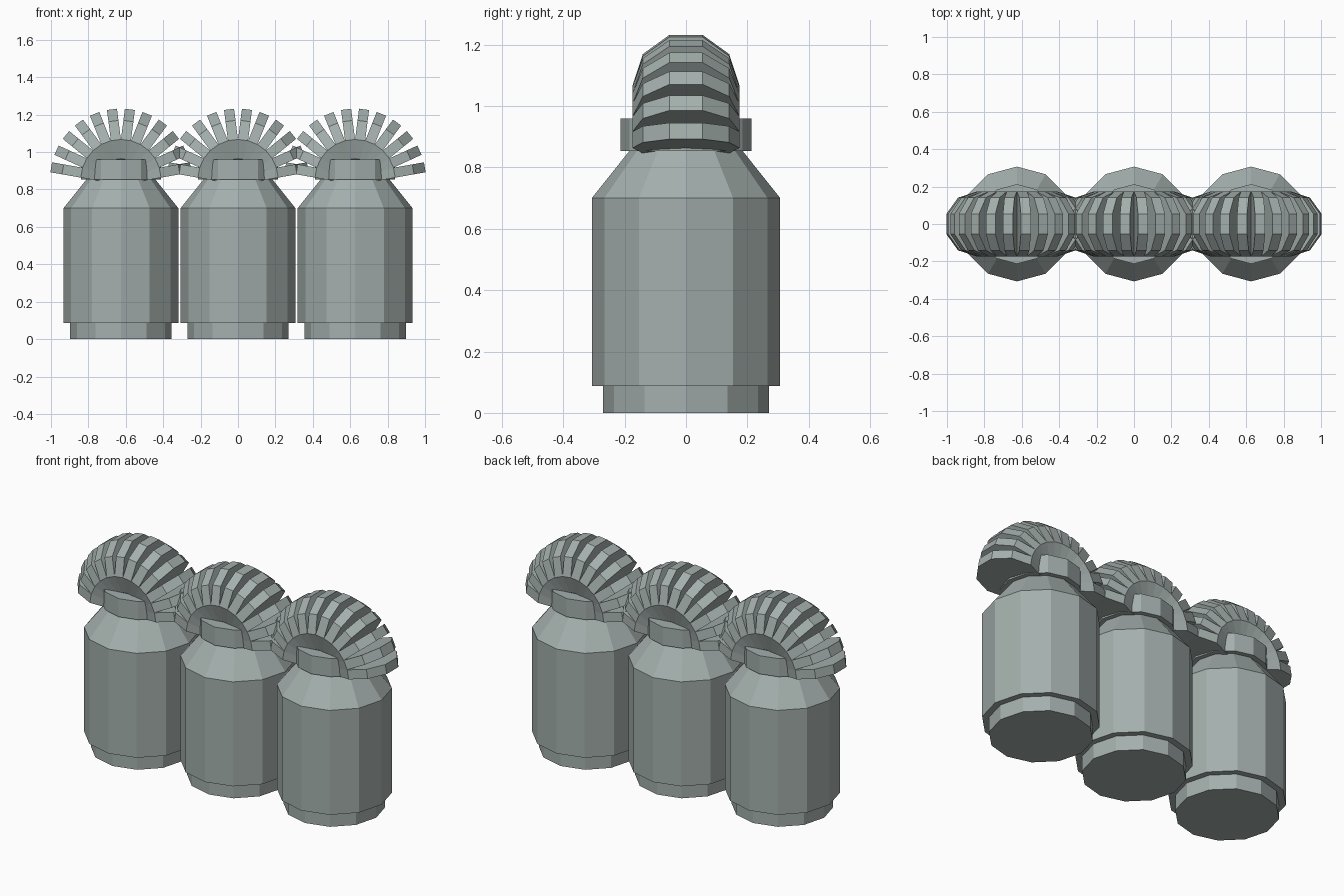
import bpy
import bmesh
from math import sin, cos, tau, radians

cube = bpy.data.objects.get("Cube")
if cube:
    bpy.data.objects.remove(cube)

grey = bpy.data.materials.new("grey_green")
grey.use_nodes = True
colour = (0.37, 0.43, 0.415, 1)
grey.diffuse_color = colour
grey.node_tree.nodes["Principled BSDF"].inputs["Base Color"].default_value = colour

SPACING = 0.626
SIDES = 12
RIM_Z = 0.853


def finish(bm, name, x):
    bmesh.ops.recalc_face_normals(bm, faces=bm.faces)
    mesh = bpy.data.meshes.new(name)
    bm.to_mesh(mesh)
    bm.free()
    mesh.materials.append(grey)
    obj = bpy.data.objects.new(name, mesh)
    obj.location.x = x
    bpy.context.collection.objects.link(obj)


def loft(bm, rings):
    """Skin a list of point rings and cap both ends."""
    loops = [[bm.verts.new(p) for p in ring] for ring in rings]
    count = len(loops[0])
    for a, b in zip(loops, loops[1:]):
        for i in range(count):
            j = (i + 1) % count
            bm.faces.new((a[i], a[j], b[j], b[i]))
    bm.faces.new(loops[0])
    bm.faces.new(loops[-1])


def turned(name, profile, x):
    """Twelve-sided solid from (radius, height) pairs."""
    bm = bmesh.new()
    loft(bm, [[(r * cos(tau * i / SIDES), r * sin(tau * i / SIDES), z)
               for i in range(SIDES)] for r, z in profile])
    finish(bm, name, x)


def fan(name, x, blades=12, spread=80, centre=0.213, radius=0.174, half=0.027):
    """Half ring of ten-sided discs standing over the neck."""
    bm = bmesh.new()
    for k in range(blades):
        a = radians(-spread + 2 * spread * k / (blades - 1))
        rings = []
        for t in (-half, half):
            ring = []
            for i in range(10):
                b = tau * (i + 0.5) / 10
                r = centre + radius * cos(b)
                ring.append((r * sin(a) + t * cos(a), radius * sin(b),
                             RIM_Z + r * cos(a) - t * sin(a)))
            rings.append(ring)
        loft(bm, rings)
    finish(bm, name, x)


# Three identical jars in a row
for side, label in ((-1, "right"), (0, "middle"), (1, "left")):
    x = side * SPACING
    # Foot, wide body and sloping shoulder
    turned(label + "_jar_body", [(0.271, 0), (0.271, 0.087), (0.307, 0.087),
                                 (0.307, 0.70), (0.185, RIM_Z)], x)
    # Overhanging neck collar
    turned(label + "_jar_neck", [(0.213, RIM_Z), (0.213, 0.96)], x)
    # Ribbed top
    fan(label + "_ribbed_top", x)
